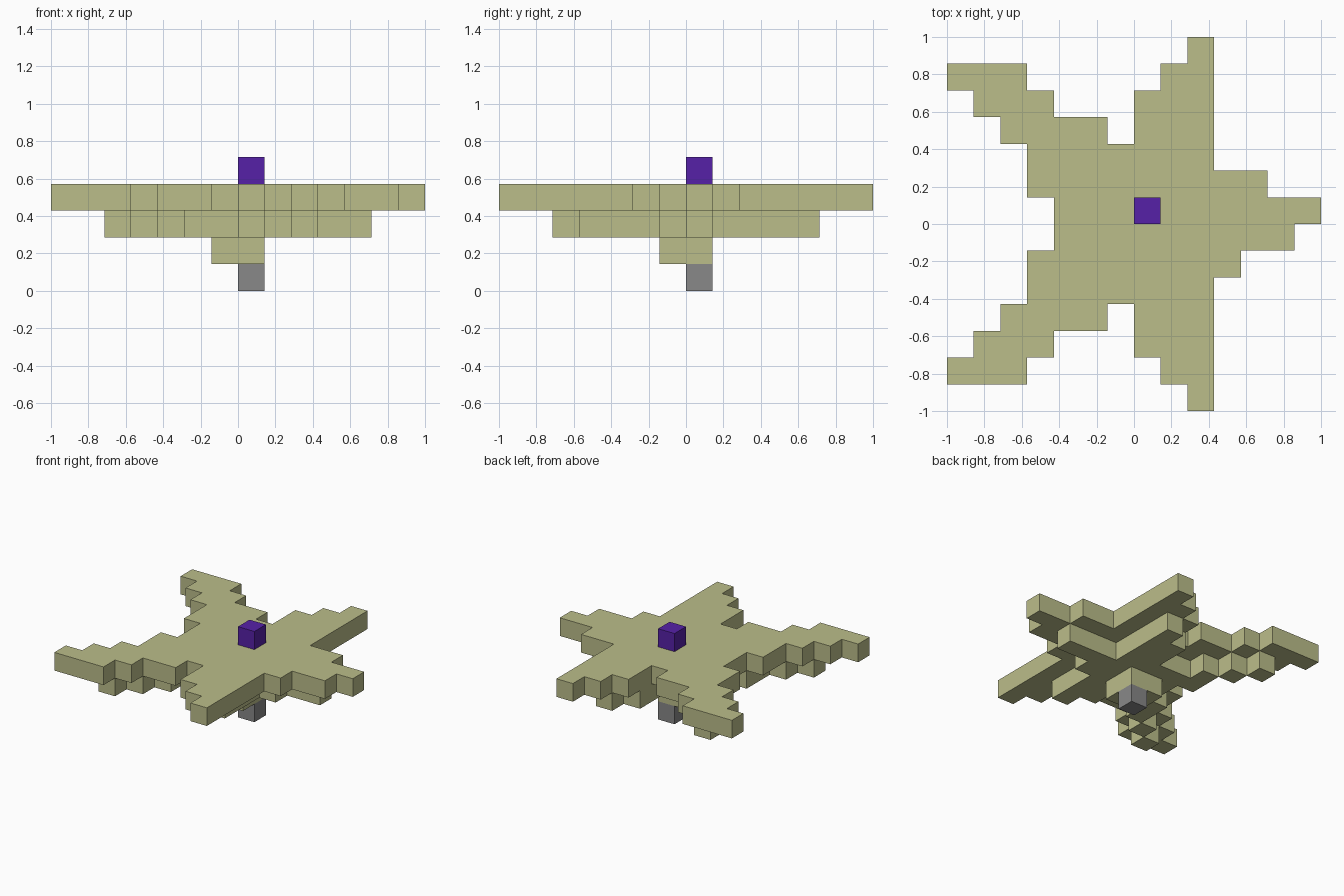
import bpy
import bmesh

cube = bpy.data.objects.get("Cube")
if cube:
    bpy.data.objects.remove(cube, do_unlink=True)

U = 1 / 7  # block size


def material(name, rgb):
    m = bpy.data.materials.new(name)
    m.use_nodes = True
    colour = (*rgb, 1)
    m.diffuse_color = colour
    bsdf = next(n for n in m.node_tree.nodes if n.type == 'BSDF_PRINCIPLED')
    bsdf.inputs["Base Color"].default_value = colour
    return m


olive = material("pale olive", (0.497, 0.509, 0.254))
grey = material("mid grey", (0.246, 0.246, 0.246))
violet = material("deep violet", (0.093, 0.015, 0.39))


def layer(name, top_row, rows, level, mat):
    """One block-high slab; each row lists its spans of x, from back to front."""
    bm = bmesh.new()
    corners = {}

    def corner(x, y):
        if (x, y) not in corners:
            corners[x, y] = bm.verts.new((x * U, y * U, level * U))
        return corners[x, y]

    for i, spans in enumerate(rows):
        y = top_row - i
        for start, end in spans:
            for x in range(start, end):
                bm.faces.new([corner(x, y), corner(x + 1, y),
                              corner(x + 1, y + 1), corner(x, y + 1)])
    grown = bmesh.ops.extrude_face_region(bm, geom=bm.faces[:], use_keep_orig=True)
    moved = [g for g in grown["geom"] if isinstance(g, bmesh.types.BMVert)]
    bmesh.ops.translate(bm, verts=moved, vec=(0, 0, U))
    bmesh.ops.recalc_face_normals(bm, faces=bm.faces[:])
    # recalculation treats pinched corners separately, so point caps outward
    for f in bm.faces:
        if abs(f.normal.z) > 0.9:
            up = f.calc_center_median().z > (level + 0.5) * U
            if (f.normal.z > 0) != up:
                f.normal_flip()
    mesh = bpy.data.meshes.new(name)
    bm.to_mesh(mesh)
    bm.free()
    mesh.materials.append(mat)
    obj = bpy.data.objects.new(name, mesh)
    bpy.context.collection.objects.link(obj)
    return obj


# Stem and the swelling above it
layer("stem", 0, [[(0, 1)]], 0, grey)
layer("lower_body", 0, [[(-1, 1)]] * 2, 1, olive)

# Small star under the arms
layer("middle_star", 4, [
    [(-5, -4), (1, 2)],
    [(-4, -3), (0, 2)],
    [(-3, -2), (0, 2)],
    [(-3, 2)],
    [(-2, 5)],
    [(-2, 3)],
    [(-3, 2)],
    [(-3, -2), (0, 2)],
    [(-4, -3), (1, 2)],
    [(-5, -4)],
], 2, olive)

# Large five-armed star
arms = [
    [(2, 3)],
    [(-7, -4), (1, 3)],
    [(-6, -3), (0, 3)],
    [(-5, -1), (0, 3)],
    [(-4, 3)],
]
layer("upper_star", 6,
      arms + [[(-4, 5)], [(-3, 7)], [(-3, 6)], [(-4, 4)]] + arms[::-1],
      3, olive)

# Single block on top
layer("top_block", 0, [[(0, 1)]], 4, violet)
